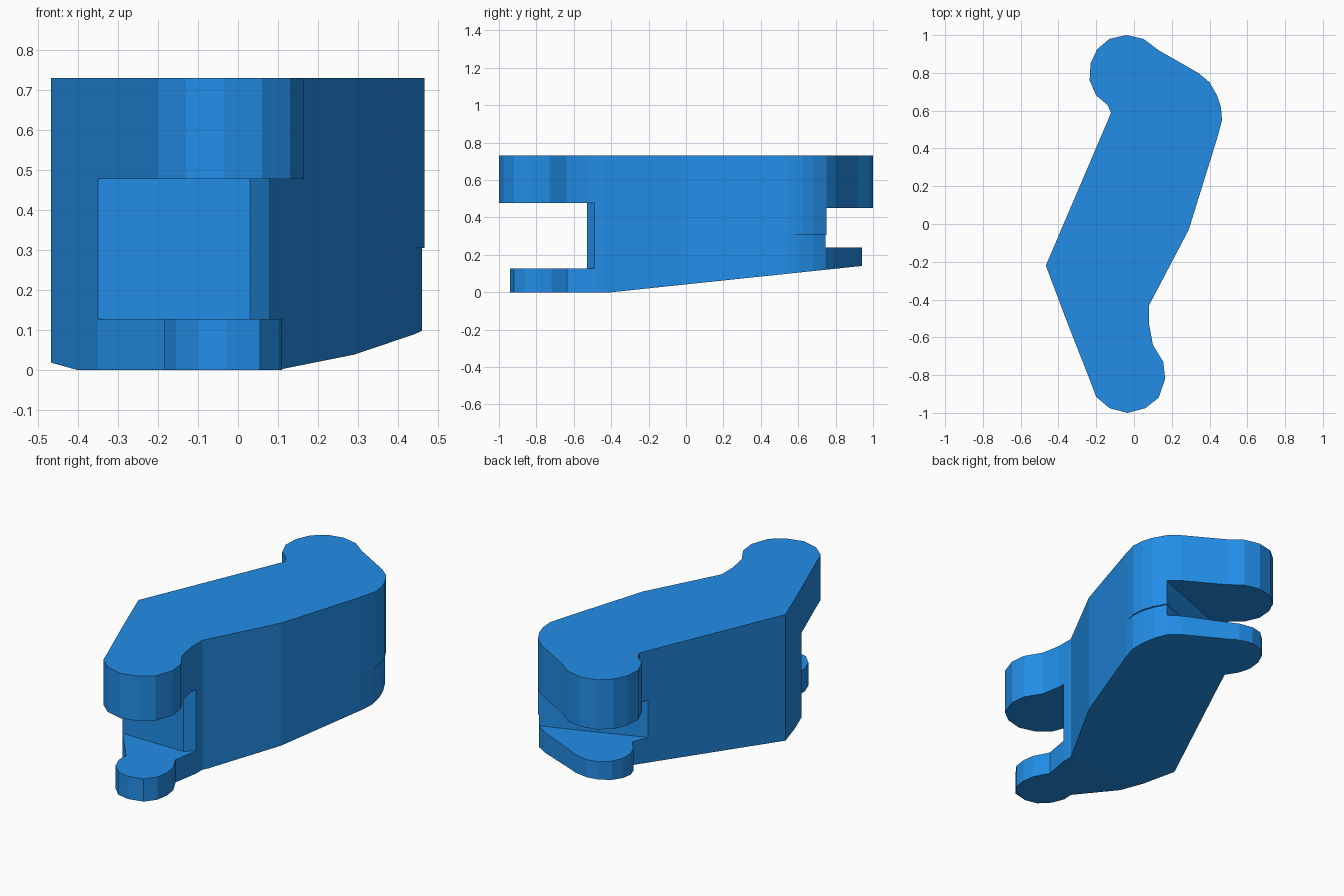
import bpy, bmesh

if "Cube" in bpy.data.objects:
    bpy.data.objects.remove(bpy.data.objects["Cube"])


def prism(name, outline, z0, z1):
    """Flat-sided block: a plan outline raised from z0 to z1."""
    bm = bmesh.new()
    face = bm.faces.new([bm.verts.new((x, y, z0)) for x, y in outline])
    ext = bmesh.ops.extrude_face_region(bm, geom=[face])
    for v in ext["geom"]:
        if isinstance(v, bmesh.types.BMVert):
            v.co.z = z1
    bmesh.ops.recalc_face_normals(bm, faces=bm.faces)
    mesh = bpy.data.meshes.new(name)
    bm.to_mesh(mesh)
    bm.free()
    mesh.materials.append(blue)
    obj = bpy.data.objects.new(name, mesh)
    bpy.context.collection.objects.link(obj)
    return obj


blue = bpy.data.materials.new("blue_plastic")
blue.diffuse_color = (0.016, 0.27, 0.80, 1)
blue.use_nodes = True
blue.node_tree.nodes["Principled BSDF"].inputs["Base Color"].default_value = blue.diffuse_color

# Shared stretches of the plan outline (clockwise from the back)
upper_corner = [(0.40, 0.75), (0.44, 0.68), (0.46, 0.62), (0.466, 0.55)]
lower_corner = [(0.395, 0.745), (0.43, 0.68), (0.452, 0.61), (0.46, 0.54)]
core = [(0.442, 0.46), (0.29, -0.03), (0.08, -0.43), (0.08, -0.49), (0.03, -0.53),
        (-0.35, -0.53), (-0.467, -0.22), (-0.142, 0.54)]

# Central block, with a slight ledge at the back right corner
body = prism("link_body", upper_corner + core, 0.305, 0.73)
lower_body = prism("lower_body", lower_corner + core, 0, 0.305)

# Front hooks
front_upper = prism("front_upper_hook", [
    (0.08, -0.43), (0.08, -0.53), (0.10, -0.64), (0.155, -0.73), (0.165, -0.82),
    (0.13, -0.92), (0.06, -0.975), (-0.035, -1.0), (-0.13, -0.975), (-0.20, -0.915),
    (-0.24, -0.81), (-0.35, -0.53), (-0.2, -0.35)], 0.477, 0.73)
front_lower = prism("front_lower_hook", [
    (0.08, -0.43), (0.08, -0.49), (0.055, -0.635), (0.10, -0.72), (0.11, -0.79),
    (0.10, -0.86), (0.055, -0.92), (-0.03, -0.94), (-0.10, -0.925), (-0.155, -0.87),
    (-0.183, -0.80), (-0.18, -0.74), (-0.35, -0.53), (-0.2, -0.35)], 0, 0.128)

# Back hooks
back_upper = prism("back_upper_hook", [
    (0.2, 0.45), (-0.142, 0.54), (-0.122, 0.59), (-0.14, 0.63), (-0.20, 0.68),
    (-0.235, 0.76), (-0.23, 0.85), (-0.195, 0.925), (-0.13, 0.98), (-0.04, 1.0),
    (0.05, 0.98), (0.13, 0.92), (0.34, 0.80), (0.40, 0.75)], 0.45, 0.73)
back_lower = prism("back_lower_hook", [
    (0.2, 0.45), (-0.142, 0.54), (-0.105, 0.63), (-0.155, 0.69), (-0.18, 0.75),
    (-0.18, 0.82), (-0.155, 0.88), (-0.105, 0.925), (-0.04, 0.94), (0.04, 0.925),
    (0.10, 0.895), (0.33, 0.79), (0.395, 0.745)], 0, 0.24)

# Merge the parts into one solid
parts = [lower_body, front_upper, front_lower, back_upper, back_lower]
for part in parts:
    mod = body.modifiers.new("union", "BOOLEAN")
    mod.operation, mod.solver, mod.object = "UNION", "EXACT", part
deps = bpy.context.evaluated_depsgraph_get()
bm = bmesh.new()
bm.from_mesh(bpy.data.meshes.new_from_object(body.evaluated_get(deps)))
body.modifiers.clear()
for part in parts:
    bpy.data.objects.remove(part)

# Underside rises toward the back
bmesh.ops.bisect_plane(bm, geom=bm.verts[:] + bm.edges[:] + bm.faces[:],
                       plane_co=(0, -0.4, 0), plane_no=(0, 1, 0))
for v in bm.verts:
    if v.co.z < 0.001 and v.co.y > -0.4:
        v.co.z = (v.co.y + 0.4) * 0.105
for f in bm.faces:
    f.material_index = 0
bm.to_mesh(body.data)
bm.free()
